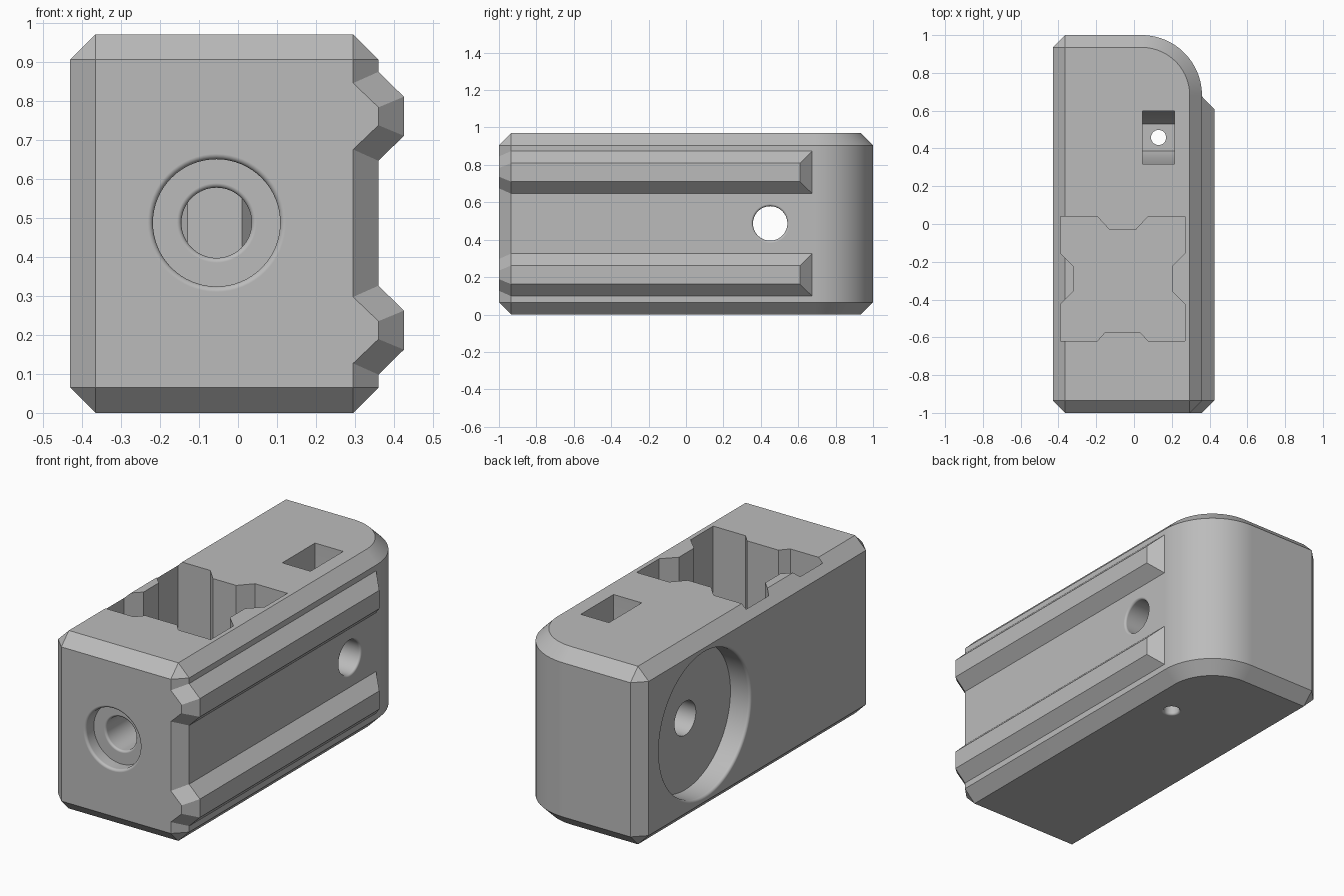
import bpy, bmesh
from math import sin, cos, pi, sqrt, radians
from mathutils import Vector, Matrix

cube = bpy.data.objects.get("Cube")
if cube:
    bpy.data.objects.remove(cube, do_unlink=True)

grey = bpy.data.materials.new("mid_grey")
grey.use_nodes = True
grey.diffuse_color = (0.5, 0.5, 0.5, 1)
grey.node_tree.nodes["Principled BSDF"].inputs["Base Color"].default_value = (0.5, 0.5, 0.5, 1)


def to_object(name, bm):
    bmesh.ops.recalc_face_normals(bm, faces=bm.faces)
    mesh = bpy.data.meshes.new(name)
    bm.to_mesh(mesh)
    bm.free()
    mesh.materials.append(grey)
    obj = bpy.data.objects.new(name, mesh)
    bpy.context.collection.objects.link(obj)
    return obj


def hull(name, points):
    bm = bmesh.new()
    for p in points:
        bm.verts.new(p)
    bmesh.ops.convex_hull(bm, input=bm.verts)
    loose = [v for v in bm.verts if not v.link_faces]
    bmesh.ops.delete(bm, geom=loose, context='VERTS')
    bmesh.ops.dissolve_limit(bm, angle_limit=radians(1), verts=bm.verts, edges=bm.edges)
    return to_object(name, bm)


def prism(name, outline, offset):
    bm = bmesh.new()
    face = bm.faces.new([bm.verts.new(p) for p in outline])
    moved = bmesh.ops.extrude_face_region(bm, geom=[face])["geom"]
    bmesh.ops.translate(bm, vec=offset, verts=[v for v in moved if isinstance(v, bmesh.types.BMVert)])
    return to_object(name, bm)


def drill(name, start, direction, radius, depth, lip, sides=64):
    """Round cutter whose mouth flares out into a rounded lip."""
    profile = [(-0.03, radius + lip)]
    for i in range(6):
        a = i / 5 * pi / 2
        profile.append((lip * (1 - cos(a)), radius + lip * (1 - sin(a))))
    profile.append((depth, radius))
    # the arc starts tangent to the surface and ends tangent to the wall
    bm = bmesh.new()
    rings = [[bm.verts.new((r * cos(2 * pi * k / sides), r * sin(2 * pi * k / sides), d))
              for k in range(sides)] for d, r in profile]
    for a, b in zip(rings, rings[1:]):
        for k in range(sides):
            n = (k + 1) % sides
            bm.faces.new((a[k], a[n], b[n], b[k]))
    bm.faces.new(rings[0])
    bm.faces.new(rings[-1])
    turn = Vector(direction).to_track_quat('Z', 'Y').to_matrix().to_4x4()
    bm.transform(Matrix.Translation(start) @ turn)
    return to_object(name, bm)


def cut(target, cutter):
    mod = target.modifiers.new("cut", 'BOOLEAN')
    mod.operation = 'DIFFERENCE'
    mod.solver = 'EXACT'
    mod.object = cutter
    bpy.context.view_layer.objects.active = target
    bpy.ops.object.modifier_apply(modifier=mod.name)
    bpy.data.objects.remove(cutter, do_unlink=True)


# Chamfered block with one rounded back corner
C = 0.065
LEFT, RIGHT, HEIGHT = -0.43, 0.36, 0.97
ARC_X, ARC_Y, ARC_R = 0.04, 0.68, 0.32


def arc(radius, z, steps=24):
    return [(ARC_X + radius * cos(i / steps * pi / 2), ARC_Y + radius * sin(i / steps * pi / 2), z)
            for i in range(steps + 1)]


points = []
for z in (C, HEIGHT - C):
    points += [(LEFT, -1 + C, z), (LEFT + C, -1, z), (RIGHT - C, -1, z), (RIGHT, -1 + C, z),
               (LEFT, 1 - C, z), (LEFT + C, 1, z)] + arc(ARC_R, z)
for z in (0, HEIGHT):
    points += [(LEFT + C, -1 + C, z), (RIGHT - C, -1 + C, z), (LEFT + C, 1 - C, z)] + arc(ARC_R - C, z)
body = hull("body", points)

# Cross-shaped socket in the top, one notch per side
cx, cy, h = -0.06, -0.29, 0.33
outline = []
for tilt, wide, narrow, deep in ((0, 0.135, 0.095, 0.045), (1, 0.135, 0.065, 0.07),
                                 (2, 0.135, 0.07, 0.07), (3, 0.135, 0.065, 0.07)):
    for u, v in ((-h, -h), (-wide, -h), (-narrow, -h + deep), (narrow, -h + deep), (wide, -h)):
        p = Matrix.Rotation(tilt * pi / 2, 2) @ Vector((u, v))
        outline.append((cx + p.x, cy + p.y, 0.13))
cut(body, prism("socket_cutter", outline, (0, 0, 1)))

# Nut slot with a half-hexagon floor
ny, nz, s = 0.458, 0.487, 0.141
slot = [(ny - s, 1.1), (ny - s, nz), (ny - s / 2, nz - s * sqrt(3) / 2),
        (ny + s / 2, nz - s * sqrt(3) / 2), (ny + s, nz), (ny + s, 1.1)]
cut(body, prism("slot_cutter", [(0.045, y, z) for y, z in slot], (0.17, 0, 0)))

# Front bolt hole with counterbore
cut(body, drill("front_counterbore", (-0.055, -1, nz), (0, 1, 0), 0.163, 0.07, 0.014))
cut(body, drill("front_hole", (-0.055, -0.93, nz), (0, 1, 0), 0.09, 0.6, 0.012))

# Large side recess and the cross hole through it
cut(body, drill("side_recess", (LEFT, 0.45, nz), (1, 0, 0), 0.39, 0.12, 0.015, 96))
cut(body, drill("cross_hole_outer", (RIGHT, 0.45, nz), (-1, 0, 0), 0.092, 0.75, 0.012))

# Small hole from the underside into the nut slot
cut(body, drill("bottom_hole", (0.13, ny, 0), (0, 0, 1), 0.04, 0.45, 0.012, 32))

# Two guide rails on the side
rails = []
for name, z in (("lower_rail", 0.212), ("upper_rail", 0.76)):
    pts = []
    for sgn in (-1, 1):
        pts += [(x, y, z + sgn * w) for x, y, w in (
            (0.295, -1, 0.085), (RIGHT, -1, 0.023), (RIGHT, -1 + C, 0.114), (RIGHT + C, -1 + C, 0.05),
            (RIGHT + C, 0.61, 0.05), (RIGHT, 0.675, 0.114), (0.31, -0.97, 0.095), (0.31, 0.66, 0.114))]
    rails.append(hull(name, pts))

# Smooth shading on the curved parts only
bpy.ops.object.select_all(action='DESELECT')
body.select_set(True)
bpy.context.view_layer.objects.active = body
bpy.ops.object.shade_smooth_by_angle(angle=radians(30))
weighted = body.modifiers.new("weighted_normals", 'WEIGHTED_NORMAL')
weighted.keep_sharp = True
